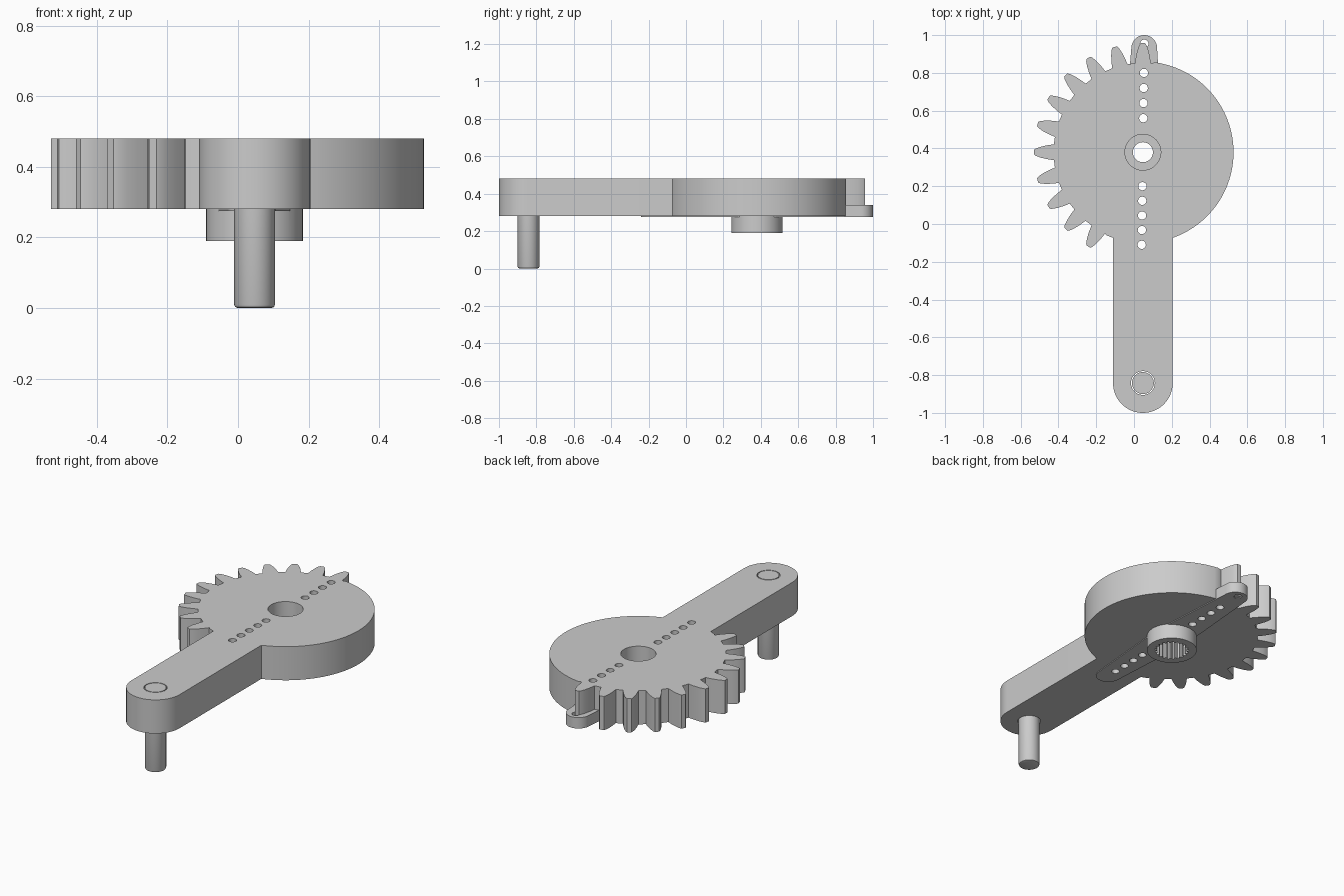
import bpy, bmesh
from math import sin, cos, pi, radians, asin
from mathutils import Vector, geometry

if "Cube" in bpy.data.objects:
    bpy.data.objects.remove(bpy.data.objects["Cube"], do_unlink=True)

grey = bpy.data.materials.new("plain grey")
grey.use_nodes = True
grey.diffuse_color = (0.6, 0.6, 0.6, 1)
grey.node_tree.nodes["Principled BSDF"].inputs["Base Color"].default_value = (0.6, 0.6, 0.6, 1)

HUB = Vector((0.047, 0.38))
PIN = Vector((0.047, -0.842))
BOTTOM, TOP = 0.28, 0.48
DISC_R, ROOT_R, TIP_R, ARM_R = 0.48, 0.471, 0.577, 0.158
HORN_TILT = Vector((0.013, 1)).normalized()


def polar(centre, r, degrees):
    a = radians(degrees)
    return centre + Vector((cos(a), sin(a))) * r


def arc(centre, r, start, end, n):
    return [polar(centre, r, start + (end - start) * i / n) for i in range(n + 1)]


def circle(centre, r, n=48):
    return arc(centre, r, 0, 360, n)[:-1]


def prism(bm, outline, z0, z1):
    face = bm.faces.new([bm.verts.new((p.x, p.y, z0)) for p in outline])
    out = bmesh.ops.extrude_face_region(bm, geom=[face], use_keep_orig=True)
    moved = [v for v in out["geom"] if isinstance(v, bmesh.types.BMVert)]
    bmesh.ops.translate(bm, verts=moved, vec=(0, 0, z1 - z0))


def make(name, *prisms):
    bm = bmesh.new()
    for p in prisms:
        prism(bm, *p)
    bmesh.ops.recalc_face_normals(bm, faces=bm.faces)
    mesh = bpy.data.meshes.new(name)
    bm.to_mesh(mesh)
    bm.free()
    mesh.materials.append(grey)
    ob = bpy.data.objects.new(name, mesh)
    bpy.context.collection.objects.link(ob)
    return ob


def activate(ob):
    bpy.ops.object.select_all(action="DESELECT")
    ob.select_set(True)
    bpy.context.view_layer.objects.active = ob


def combine(ob, other, operation):
    activate(ob)
    mod = ob.modifiers.new("combine", "BOOLEAN")
    mod.operation, mod.solver, mod.object = operation, "EXACT", other
    bpy.ops.object.modifier_apply(modifier=mod.name)
    bpy.data.objects.remove(other, do_unlink=True)


def smooth(ob):
    activate(ob)
    bpy.ops.object.shade_smooth_by_angle(angle=radians(25))


def tooth(degrees):
    """Curved flanks from root to blunt tip, listed anticlockwise."""
    flank = [(ROOT_R, 0.042), (0.505, 0.037), (0.54, 0.029), (0.567, 0.019), (TIP_R, 0.012)]
    out = polar(Vector((0, 0)), 1, degrees)
    side = Vector((-out.y, out.x))
    right = [HUB + out * r - side * w for r, w in flank]
    left = [HUB + out * r + side * w for r, w in reversed(flank)]
    return right + left


# Gear body: plain disc edge, a run of teeth, then the long rounded arm
half = math_half = asin(ARM_R / DISC_R) * 180 / pi
outline = arc(HUB, DISC_R, -90 + half, 82, 60)
for k in range(11):
    outline += tooth(90 + 15 * k)
outline += arc(HUB, DISC_R, 246, 270 - half, 2)
outline += arc(PIN, ARM_R, 180, 360, 32)
gear_arm = make("gear_arm", (outline, BOTTOM, TOP))

# Small holes shared by gear and horn, following the horn's slight tilt
steps = [0.18, 0.26, 0.34, 0.42, -0.18, -0.257, -0.335, -0.412, -0.49]
small = [(circle(HUB + HORN_TILT * s, 0.022, 20), 0.1, 0.6) for s in steps]
tip_hole = (circle(HUB + HORN_TILT * 0.575, 0.022, 20), 0.1, 0.6)
bore = (circle(HUB, 0.095), 0.1, 0.6)
pin_hole = (circle(PIN, 0.063), 0.1, 0.6)
combine(gear_arm, make("gear_cutter", bore, pin_hole, *small), "DIFFERENCE")
smooth(gear_arm)

# Tapered horn set into the underside, with its hub and splined socket
points = (circle(HUB + HORN_TILT * 0.552, 0.068) + circle(HUB, 0.108)
          + circle(HUB - HORN_TILT * 0.552, 0.068))
hull = [points[i] for i in geometry.convex_hull_2d(points)]
horn = make("horn", (hull, 0.275, 0.34))
combine(horn, make("horn_hub", (circle(HUB, 0.137), 0.19, 0.281)), "UNION")
spline = [polar(HUB, 0.095 if i % 4 < 2 else 0.083, i * 360 / 84) for i in range(84)]
combine(horn, make("spline_cutter", (spline, 0.1, 0.3)), "DIFFERENCE")
screw_hole = (circle(HUB, 0.053), 0.1, 0.6)
combine(horn, make("horn_cutter", screw_hole, tip_hole, *small), "DIFFERENCE")
smooth(horn)

# Pin through the arm end, with a chamfered foot
pin = make("pin", (circle(PIN, 0.058), 0, TOP))
bm = bmesh.new()
bm.from_mesh(pin.data)
foot = [e for e in bm.edges if all(v.co.z < 0.01 for v in e.verts)]
bmesh.ops.bevel(bm, geom=foot, offset=0.01, segments=2, affect="EDGES", profile=0.5)
bm.to_mesh(pin.data)
bm.free()
smooth(pin)
